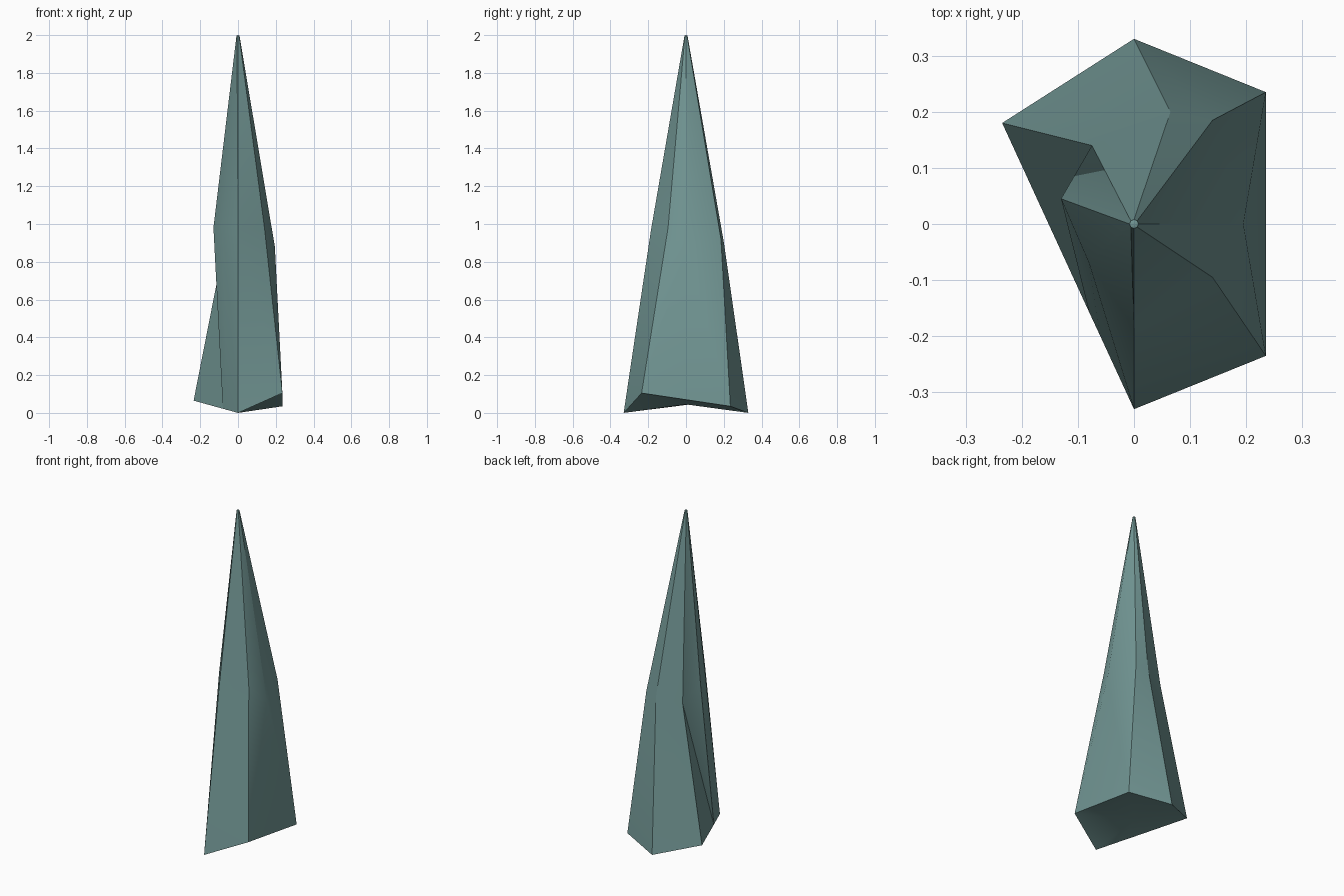
import bpy, bmesh, math

if "Cube" in bpy.data.objects:
    bpy.data.objects.remove(bpy.data.objects["Cube"])

# Three eight-sided cross-sections, counter-clockwise from the front corner
base = [(0, -.33, 0), (.235, -.235, .105), (.235, 0, .07), (.235, .235, .035),
        (0, .33, 0), (-.235, .18, .065), (-.08, -.157, .022), (-.06, -.2, .017)]
middle = [(0, -.185, .97), (.14, -.095, .98), (.195, 0, .88), (.14, .185, .92),
          (.065, .2, .905), (-.075, .14, .88), (-.13, .045, .98), (-.08, -.07, 1.0)]
tip = [(.008 * math.sin(k * math.pi / 4), -.008 * math.cos(k * math.pi / 4), 1.997)
       for k in range(8)]

bm = bmesh.new()
rings = [[bm.verts.new(p) for p in ring] for ring in (base, middle, tip)]


def bridge(lower, upper, flipped=()):
    """Join two rings with triangles; flipped lists the opposite diagonals."""
    for i in range(8):
        j = (i + 1) % 8
        a, b, c, d = lower[i], lower[j], upper[j], upper[i]
        tris = ((a, b, c), (a, c, d)) if i in flipped else ((a, b, d), (b, c, d))
        for t in tris:
            bm.faces.new(t)


def fan(ring, centre):
    """Close a ring around a centre point."""
    v = bm.verts.new(centre)
    for i in range(8):
        bm.faces.new((ring[i], ring[(i + 1) % 8], v))


# Lower body, upper taper, dished underside and blunt point
bridge(rings[0], rings[1], flipped=(1,))
bridge(rings[1], rings[2])
fan(rings[0], (0, 0, .045))
fan(rings[2], (0, 0, 2.0))
bmesh.ops.recalc_face_normals(bm, faces=bm.faces)

mesh = bpy.data.meshes.new("rock_spike")
bm.to_mesh(mesh)
bm.free()
spike = bpy.data.objects.new("rock_spike", mesh)
bpy.context.collection.objects.link(spike)

# Grey-teal stone
stone = bpy.data.materials.new("stone")
stone.diffuse_color = (.17, .31, .30, 1)
stone.use_nodes = True
stone.node_tree.nodes["Principled BSDF"].inputs["Base Color"].default_value = stone.diffuse_color
mesh.materials.append(stone)

bpy.context.view_layer.objects.active = spike
spike.select_set(True)
bpy.ops.object.shade_smooth_by_angle(angle=math.radians(30))
